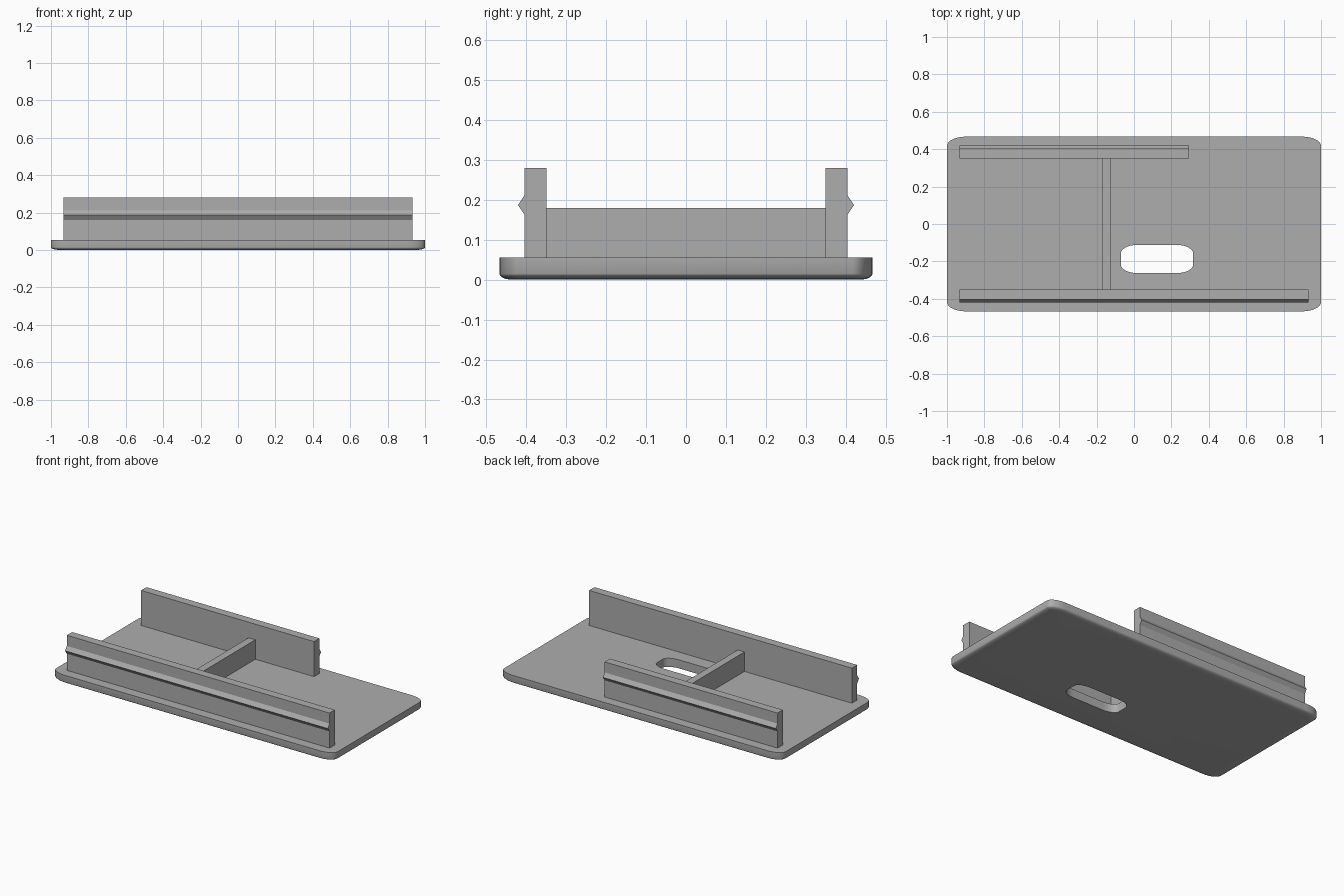
import bpy, bmesh, math

old = bpy.data.objects.get("Cube")
if old:
    bpy.data.objects.remove(old, do_unlink=True)

grey = bpy.data.materials.new("plain grey")
grey.use_nodes = True
colour = (0.42, 0.42, 0.42, 1)
grey.diffuse_color = colour
grey.node_tree.nodes["Principled BSDF"].inputs["Base Color"].default_value = colour

PLATE_TOP = 0.055


def rounded_rect(cx, cy, hx, hy, rx, ry, steps=8):
    """Outline of a rectangle with elliptical corners, counter-clockwise."""
    points = []
    for quarter, (sx, sy) in enumerate([(1, 1), (-1, 1), (-1, -1), (1, -1)]):
        for i in range(steps + 1):
            a = math.pi / 2 * (quarter + i / steps)
            points.append((cx + sx * (hx - rx) + rx * math.cos(a),
                           cy + sy * (hy - ry) + ry * math.sin(a)))
    return points


def loft(name, rings):
    """Closed solid through matching rings of 3D points."""
    bm = bmesh.new()
    loops = [[bm.verts.new(p) for p in ring] for ring in rings]
    n = len(loops[0])
    for low, high in zip(loops, loops[1:]):
        for i in range(n):
            j = (i + 1) % n
            bm.faces.new((low[i], low[j], high[j], high[i]))
    bm.faces.new(loops[0][::-1])
    bm.faces.new(loops[-1])
    bmesh.ops.recalc_face_normals(bm, faces=bm.faces)
    mesh = bpy.data.meshes.new(name)
    bm.to_mesh(mesh)
    bm.free()
    mesh.materials.append(grey)
    obj = bpy.data.objects.new(name, mesh)
    bpy.context.collection.objects.link(obj)
    return obj


def extrude_x(name, profile, x0, x1):
    return loft(name, [[(x, y, z) for y, z in profile] for x in (x0, x1)])


# Base plate with a rounded lower edge
rings = []
STEPS = 6
for i in range(STEPS + 1):
    a = math.pi / 2 * i / STEPS
    inset = 1 - math.sin(a)
    dx, dy = 0.06 * inset, 0.032 * inset
    z = 0.015 * (1 - math.cos(a))
    rings.append([(x, y, z) for x, y in rounded_rect(
        0, 0, 1 - dx, 0.467 - dy, 0.1 - dx, 0.05 - dy)])
rings.append([(x, y, PLATE_TOP) for x, y, z in rings[-1]])
plate = loft("base_plate", rings)

# Slot cut through the plate
slot = rounded_rect(0.123, -0.187, 0.193, 0.075, 0.085, 0.045)
cutter = loft("slot_cutter", [[(x, y, z) for x, y in slot] for z in (-0.1, 0.2)])
cutter.hide_render = True
cut = plate.modifiers.new("slot", "BOOLEAN")
cut.operation = "DIFFERENCE"
cut.solver = "EXACT"
cut.object = cutter
bpy.context.view_layer.objects.active = plate
plate.select_set(True)
cutter.select_set(False)
bpy.ops.object.modifier_apply(modifier=cut.name)
bpy.data.objects.remove(cutter, do_unlink=True)
bpy.ops.object.shade_smooth_by_angle(angle=math.radians(35))

# Snap-fit walls with a pointed ridge along the outer side
wall = [(0.35, PLATE_TOP), (0.404, PLATE_TOP), (0.404, 0.162), (0.421, 0.187),
        (0.404, 0.212), (0.404, 0.28), (0.35, 0.28)]
extrude_x("front_wall", [(-y, z) for y, z in wall], -0.933, 0.933)
extrude_x("back_wall", wall, -0.933, 0.295)

# Cross rib joining the walls
rib = [(-0.35, PLATE_TOP), (0.35, PLATE_TOP), (0.35, 0.18), (-0.35, 0.18)]
extrude_x("cross_rib", rib, -0.17, -0.122)
